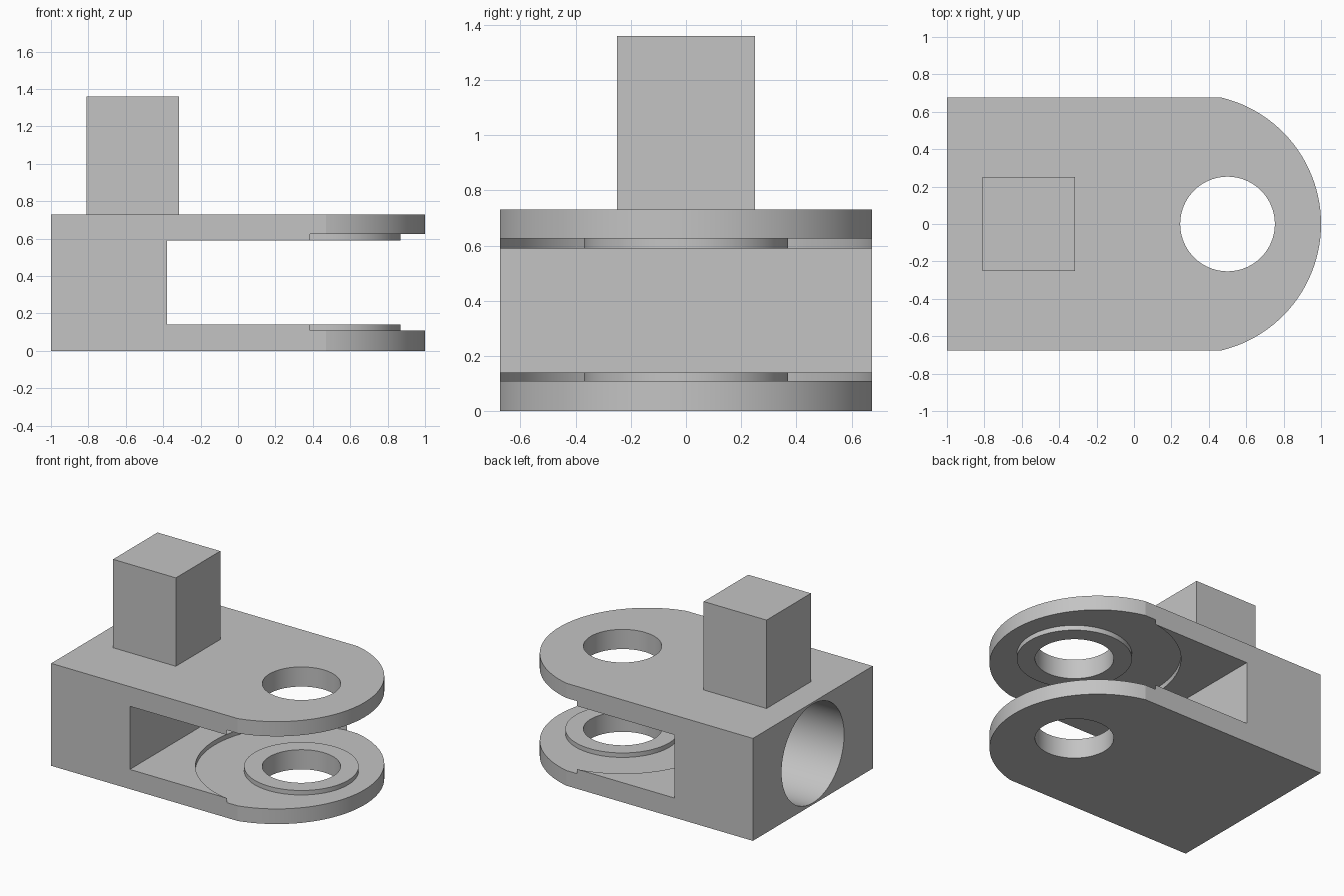
import bpy
import bmesh
from math import radians, sin, cos, asin, pi
from mathutils import Matrix

cube = bpy.data.objects.get("Cube")
if cube:
    bpy.data.objects.remove(cube, do_unlink=True)

# Main dimensions
HALF_WIDTH, HEIGHT = 0.675, 0.73
END_X, END_RADIUS = 0.305, 0.695
EYE_X, EYE_RADIUS, BOSS_RADIUS = 0.5, 0.253, 0.37
SLOT_LOW, SLOT_HIGH = 0.14, 0.59
RECESS_LOW, RECESS_HIGH = 0.108, 0.625

grey = bpy.data.materials.new("plain grey")
grey.use_nodes = True
colour = (0.55, 0.55, 0.55, 1)
grey.diffuse_color = colour
grey.node_tree.nodes["Principled BSDF"].inputs["Base Color"].default_value = colour


def make(name, bm):
    bmesh.ops.recalc_face_normals(bm, faces=bm.faces)
    mesh = bpy.data.meshes.new(name)
    bm.to_mesh(mesh)
    bm.free()
    mesh.materials.append(grey)
    obj = bpy.data.objects.new(name, mesh)
    bpy.context.collection.objects.link(obj)
    return obj


def box(name, low, high):
    bm = bmesh.new()
    bmesh.ops.create_cube(bm, size=1)
    for v in bm.verts:
        v.co = [(a + b) / 2 + c * (b - a) for a, b, c in zip(low, high, v.co)]
    return make(name, bm)


def cylinder(name, radius, depth, centre, turn=0):
    bm = bmesh.new()
    matrix = Matrix.Translation(centre) @ Matrix.Rotation(turn, 4, "Y")
    bmesh.ops.create_cone(bm, cap_ends=True, segments=96, radius1=radius,
                          radius2=radius, depth=depth, matrix=matrix)
    return make(name, bm)


def upright(name, radius, z0, z1):
    return cylinder(name, radius, z1 - z0, (EYE_X, 0, (z0 + z1) / 2))


def cut(obj, cutters):
    for cutter in cutters:
        mod = obj.modifiers.new(cutter.name, "BOOLEAN")
        mod.operation = "DIFFERENCE"
        mod.solver = "EXACT"
        mod.object = cutter
    bpy.context.view_layer.update()
    graph = bpy.context.evaluated_depsgraph_get()
    mesh = bpy.data.meshes.new_from_object(obj.evaluated_get(graph))
    obj.modifiers.clear()
    obj.data = mesh


def smooth(obj):
    bpy.ops.object.select_all(action="DESELECT")
    obj.select_set(True)
    bpy.context.view_layer.objects.active = obj
    bpy.ops.object.shade_smooth_by_angle(angle=radians(12))


# Bracket body: square back, rounded front end
bm = bmesh.new()
limit = asin(HALF_WIDTH / END_RADIUS)
steps = 48
outline = [(-1, HALF_WIDTH), (-1, -HALF_WIDTH)]
for i in range(steps + 1):
    a = limit * (2 * i / steps - 1)
    outline.append((END_X + END_RADIUS * cos(a), END_RADIUS * sin(a)))
face = bm.faces.new([bm.verts.new((x, y, 0)) for x, y in outline])
top = bmesh.ops.extrude_face_region(bm, geom=[face])["geom"]
bmesh.ops.translate(bm, vec=(0, 0, HEIGHT),
                    verts=[v for v in top if isinstance(v, bmesh.types.BMVert)])
body = make("clevis_body", bm)

# Slot, round recesses, eye through both plates, blind bore in the back end
eye = upright("eye_cutter", EYE_RADIUS, -0.2, 1)
cutters = [
    box("slot_cutter", (-0.38, -1, SLOT_LOW), (1.2, 1, SLOT_HIGH)),
    upright("recess_cutter", 0.685, RECESS_LOW, RECESS_HIGH),
    eye,
    cylinder("bore_cutter", 0.352, 1, (-1, 0, HEIGHT / 2), pi / 2),
]
cut(body, cutters)
smooth(body)

# Raised rings round the eye, facing each other
for name, z0, z1 in (("lower_boss", RECESS_LOW, SLOT_LOW),
                     ("upper_boss", SLOT_HIGH, RECESS_HIGH)):
    boss = upright(name, BOSS_RADIUS, z0, z1)
    cut(boss, [eye])
    smooth(boss)

for cutter in cutters:
    bpy.data.objects.remove(cutter, do_unlink=True)

# Square post on top
box("square_post", (-0.81, -0.25, HEIGHT), (-0.315, 0.25, 1.36))
